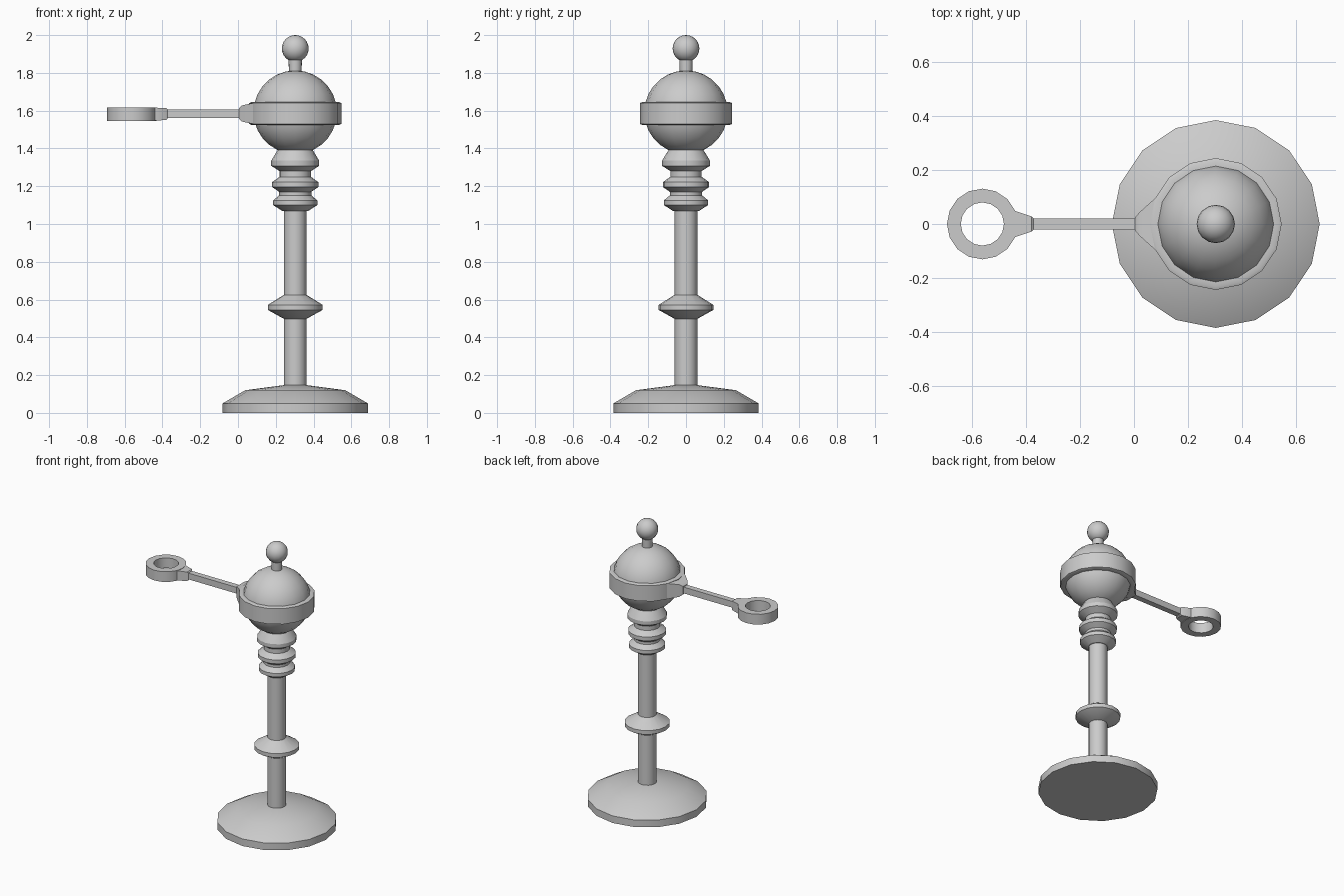
import bpy, bmesh
from math import sin, cos, pi, radians

if "Cube" in bpy.data.objects:
    bpy.data.objects.remove(bpy.data.objects["Cube"])

CX = 0.303      # axis of the stand
SEG = 16


def finish(name, bm, angle=30):
    bmesh.ops.recalc_face_normals(bm, faces=bm.faces)
    me = bpy.data.meshes.new(name)
    bm.to_mesh(me)
    bm.free()
    ob = bpy.data.objects.new(name, me)
    bpy.context.collection.objects.link(ob)
    bpy.context.view_layer.objects.active = ob
    ob.select_set(True)
    bpy.ops.object.shade_smooth_by_angle(angle=radians(angle))
    ob.select_set(False)
    return ob


def lathe(name, profile, cx=CX, closed=False, angle=30):
    """Revolve (radius, z) points; open profiles get capped ends."""
    bm = bmesh.new()
    rings = [[bm.verts.new((cx + r * cos(2 * pi * i / SEG), r * sin(2 * pi * i / SEG), z))
              for i in range(SEG)] for r, z in profile]
    pairs = list(zip(rings, rings[1:]))
    if closed:
        pairs.append((rings[-1], rings[0]))
    else:
        bm.faces.new(rings[0])
        bm.faces.new(rings[-1])
    for a, b in pairs:
        for i in range(SEG):
            j = (i + 1) % SEG
            bm.faces.new((a[i], a[j], b[j], b[i]))
    return finish(name, bm, angle)


def loft_x(name, sections):
    """Skin rectangular sections (x, half_width, z_low, z_high) along x."""
    bm = bmesh.new()
    rings = [[bm.verts.new((x, y, z)) for y, z in ((-w, lo), (w, lo), (w, hi), (-w, hi))]
             for x, w, lo, hi in sections]
    bm.faces.new(rings[0])
    bm.faces.new(rings[-1])
    for a, b in zip(rings, rings[1:]):
        for i in range(4):
            j = (i + 1) % 4
            bm.faces.new((a[i], a[j], b[j], b[i]))
    return finish(name, bm)


def ball(name, radius, z, rings):
    """Sphere with vertical poles on the stand axis."""
    bm = bmesh.new()
    bmesh.ops.create_uvsphere(bm, u_segments=SEG, v_segments=rings, radius=radius)
    bmesh.ops.translate(bm, verts=bm.verts, vec=(CX, 0, z))
    return finish(name, bm, 40)


# Domed foot
lathe("base", [(0.385, 0), (0.385, 0.05), (0.265, 0.12), (0.06, 0.147)])

# Pole and its middle collar
lathe("pole", [(0.06, 0.13), (0.06, 1.09)])
lathe("pole_collar", [(0.06, 0.498), (0.145, 0.545), (0.145, 0.572), (0.06, 0.625)])

# Stacked rings under the ball
lathe("neck_rings", [
    (0.07, 1.07), (0.117, 1.10), (0.117, 1.125), (0.085, 1.152), (0.085, 1.17),
    (0.122, 1.195), (0.122, 1.222), (0.083, 1.25), (0.083, 1.28),
    (0.127, 1.308), (0.127, 1.335), (0.10, 1.38), (0.08, 1.41)])

# Ball, stem and knob
ball("large_ball", 0.221, 1.592, 14)
lathe("knob_stem", [(0.033, 1.79), (0.036, 1.89)])
ball("knob", 0.071, 1.929, 12)

# Band around the ball
lathe("ball_band", [(0.205, 1.527), (0.233, 1.525), (0.244, 1.53), (0.244, 1.64),
                    (0.233, 1.645), (0.205, 1.643)], closed=True)

# Arm: flared root, bar and flared tip
loft_x("arm_root", [(0.08, 0.097, 1.53, 1.64), (0.022, 0.045, 1.542, 1.628),
                    (0.004, 0.025, 1.558, 1.612)])
loft_x("arm_bar", [(0.02, 0.02, 1.562, 1.606), (-0.39, 0.02, 1.562, 1.606)])
loft_x("arm_tip", [(-0.373, 0.022, 1.556, 1.608), (-0.38, 0.028, 1.55, 1.614),
                   (-0.445, 0.05, 1.548, 1.616), (-0.47, 0.05, 1.548, 1.616)])

# Holder ring at the end of the arm
lathe("holder_ring", [(0.08, 1.546), (0.131, 1.546), (0.131, 1.618), (0.08, 1.618)],
      cx=-0.562, closed=True)
